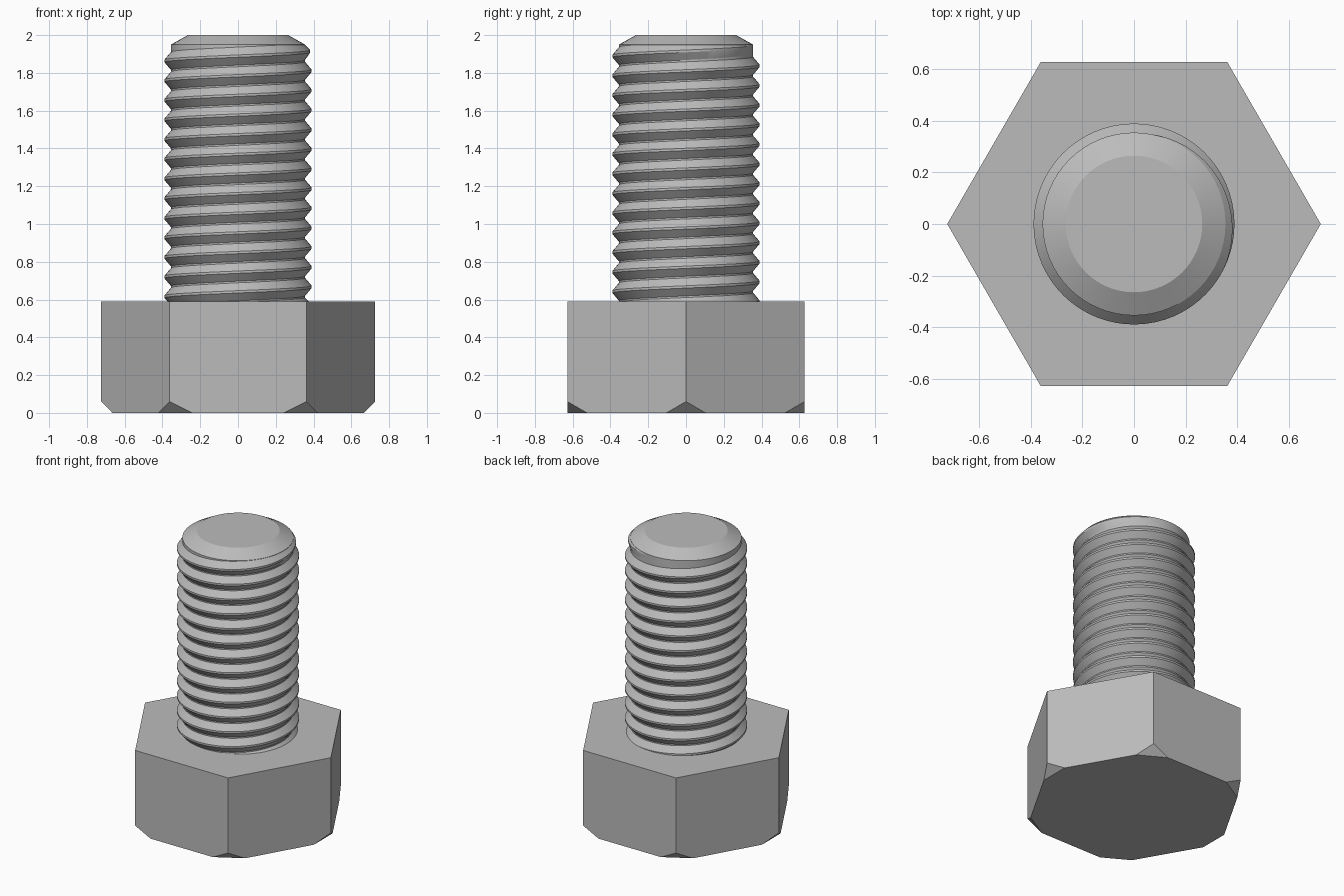
import bpy, bmesh
from math import cos, sin, pi, radians
from mathutils import Vector

cube = bpy.data.objects.get("Cube")
if cube:
    bpy.data.objects.remove(cube, do_unlink=True)

steel = bpy.data.materials.new("steel_grey")
steel.use_nodes = True
steel.diffuse_color = (0.5, 0.5, 0.5, 1)
steel.node_tree.nodes["Principled BSDF"].inputs["Base Color"].default_value = (0.5, 0.5, 0.5, 1)

HEAD_R, HEAD_H, CUT = 0.725, 0.59, 0.06
CORE_R, CREST_R = 0.355, 0.39
PITCH, SEGS = 0.104, 64


def finish(name, bm, smooth=True):
    bmesh.ops.recalc_face_normals(bm, faces=bm.faces)
    mesh = bpy.data.meshes.new(name)
    bm.to_mesh(mesh)
    bm.free()
    obj = bpy.data.objects.new(name, mesh)
    bpy.context.collection.objects.link(obj)
    mesh.materials.append(steel)
    if smooth:
        bpy.ops.object.select_all(action='DESELECT')
        obj.select_set(True)
        bpy.context.view_layer.objects.active = obj
        bpy.ops.object.shade_smooth_by_angle(angle=radians(25))
    return obj


# Hexagonal head with its six lower corners sliced off
bm = bmesh.new()
base = bm.faces.new([bm.verts.new((HEAD_R * cos(i * pi / 3), HEAD_R * sin(i * pi / 3), 0))
                     for i in range(6)])
prism = bmesh.ops.extrude_face_region(bm, geom=[base])
for v in prism["geom"]:
    if isinstance(v, bmesh.types.BMVert):
        v.co.z = HEAD_H
for i in range(6):
    out = Vector((cos(i * pi / 3), sin(i * pi / 3), 0))
    bmesh.ops.bisect_plane(bm, geom=bm.verts[:] + bm.edges[:] + bm.faces[:],
                           plane_co=out * (HEAD_R - CUT), plane_no=out - Vector((0, 0, 1)),
                           clear_outer=True)
    rim = [e for e in bm.edges if e.is_boundary]
    bmesh.ops.holes_fill(bm, edges=rim, sides=0)
finish("hex_head", bm, smooth=False)

# Plain core of the shank with a chamfered tip
bm = bmesh.new()
rings = []
for r, z in ((CORE_R, HEAD_H - 0.02), (CORE_R, 1.95), (0.265, 2.0)):
    rings.append([bm.verts.new((r * cos(2 * pi * i / SEGS), r * sin(2 * pi * i / SEGS), z))
                  for i in range(SEGS)])
for low, high in zip(rings, rings[1:]):
    for i in range(SEGS):
        j = (i + 1) % SEGS
        bm.faces.new((low[i], low[j], high[j], high[i]))
bm.faces.new(rings[0])
bm.faces.new(rings[-1])
finish("shank_core", bm)

# Right-handed thread ridge, starting inside the head and fading out at the tip
bm = bmesh.new()
END, FADE = radians(85), radians(110)
CREST_Z = 1.915                       # crest height at angle zero of the last turn
steps = 14 * SEGS
profile = ((-0.48, 0), (-0.06, 1), (0.06, 1), (0.48, 0))
rows = []
for s in range(steps + 1):
    a = END - 2 * pi * (steps - s) / SEGS
    z = CREST_Z + PITCH * a / (2 * pi)
    fade = min(1, (END - a) / FADE)
    row = []
    for dz, out in profile:
        r = CORE_R - 0.002 + out * fade * (CREST_R - CORE_R + 0.002)
        height = max(z + dz * PITCH, HEAD_H - 0.02)
        row.append(bm.verts.new((r * cos(a), r * sin(a), min(height, 1.95))))
    rows.append(row)
for p, q in zip(rows, rows[1:]):
    for k in range(3):
        bm.faces.new((p[k], q[k], q[k + 1], p[k + 1]))
finish("thread_ridge", bm)
